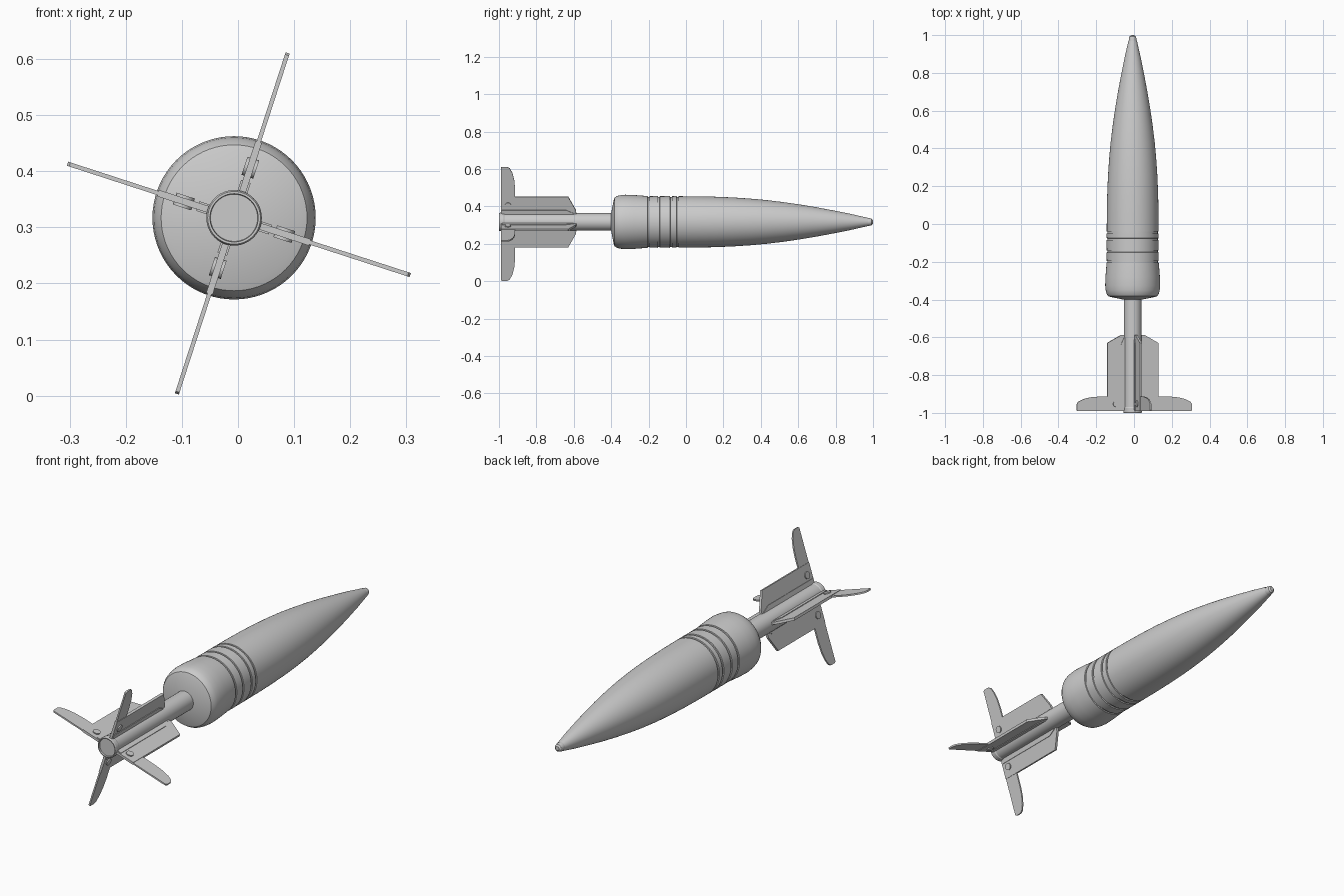
import bpy, bmesh, math
from mathutils import Matrix, Vector

if "Cube" in bpy.data.objects:
    bpy.data.objects.remove(bpy.data.objects["Cube"])

CX, CZ = -0.007, 0.317          # long axis of the shell, parallel to y


def finish(bm, name, smooth=True):
    bmesh.ops.remove_doubles(bm, verts=bm.verts, dist=1e-5)
    bmesh.ops.recalc_face_normals(bm, faces=bm.faces)
    me = bpy.data.meshes.new(name)
    bm.to_mesh(me)
    bm.free()
    ob = bpy.data.objects.new(name, me)
    bpy.context.collection.objects.link(ob)
    if smooth:
        bpy.ops.object.select_all(action='DESELECT')
        ob.select_set(True)
        bpy.context.view_layer.objects.active = ob
        bpy.ops.object.shade_smooth_by_angle(angle=math.radians(25))
    return ob


def lathe(name, profile, steps=72):
    """Spin (radius, y) points around the long axis."""
    bm = bmesh.new()
    vs = [bm.verts.new((r, y, 0)) for r, y in profile]
    es = [bm.edges.new(p) for p in zip(vs, vs[1:])]
    bmesh.ops.spin(bm, geom=vs + es, cent=(0, 0, 0), axis=(0, 1, 0),
                   angle=math.tau, steps=steps, use_duplicate=False)
    bmesh.ops.translate(bm, verts=bm.verts, vec=(CX, 0, CZ))
    return finish(bm, name)


def plate(bm, outline, thick):
    """Flat plate from (radius, y) points, centred on the fin plane."""
    vs = [bm.verts.new((r, y, -thick / 2)) for r, y in outline]
    f = bm.faces.new(vs)
    res = bmesh.ops.extrude_face_region(bm, geom=[f])
    up = [v for v in res['geom'] if isinstance(v, bmesh.types.BMVert)]
    bmesh.ops.translate(bm, verts=up, vec=(0, 0, thick))


def place(bm, angle):
    m = Matrix.Translation(Vector((CX, 0, CZ))) @ Matrix.Rotation(-angle, 4, 'Y')
    bmesh.ops.transform(bm, matrix=m, verts=bm.verts)


# Shell body: coned base, flared rear, grooved bands, ogive nose
body = [(0, -0.40), (0.05, -0.40), (0.118, -0.386), (0.130, -0.382),
        (0.139, -0.368), (0.143, -0.35), (0.1455, -0.325), (0.144, -0.28),
        (0.139, -0.215)]
for y in (-0.20, -0.145, -0.08, -0.045):
    body += [(0.138, y - 0.005), (0.133, y - 0.004),
             (0.133, y + 0.004), (0.1375, y + 0.005)]
body += [(0.137, 0.05), (0.135, 0.15), (0.131, 0.25), (0.125, 0.34),
         (0.117, 0.43), (0.106, 0.52), (0.093, 0.61), (0.078, 0.70),
         (0.061, 0.79), (0.043, 0.88), (0.022, 0.972)]
lathe("shell_body", body)

# Nose fuse cap
lathe("nose_cap", [(0, 0.96), (0.0205, 0.965), (0.0205, 0.98), (0.017, 0.993),
                   (0.010, 0.999), (0, 1.0)], 32)

# Tail tube with a shallow rim at the rear
lathe("tail_tube", [(0, -0.992), (0.042, -0.992), (0.043, -1.0), (0.047, -1.0),
                    (0.0495, -0.995), (0.0495, -0.975), (0.047, -0.97),
                    (0.047, -0.39)], 48)

# Four fins: fixed plate, root flange, fold-out blade and pivot rivet
for i, tip in enumerate((0.309, 0.312, 0.33, 0.33)):
    a = math.radians(72 + 90 * i)

    bm = bmesh.new()
    plate(bm, [(0.03, -0.99), (0.142, -0.99), (0.142, -0.63), (0.065, -0.588),
               (0.03, -0.585)], 0.012)
    place(bm, a)
    finish(bm, f"fixed_fin_{i + 1}", False)

    bm = bmesh.new()
    plate(bm, [(0.03, -0.985), (0.068, -0.985), (0.068, -0.64), (0.05, -0.60),
               (0.03, -0.60)], 0.018)
    place(bm, a)
    finish(bm, f"fin_root_{i + 1}", False)

    bm = bmesh.new()
    plate(bm, [(0.08, -0.99), (tip - 0.004, -0.99), (tip, -0.983),
               (tip, -0.955), (tip - 0.008, -0.942), (tip - 0.035, -0.928),
               (tip - 0.075, -0.918), (tip - 0.12, -0.914), (0.08, -0.914)],
          0.0075)
    place(bm, a)
    finish(bm, f"folding_blade_{i + 1}", False)

    bm = bmesh.new()
    bmesh.ops.create_cone(bm, cap_ends=True, segments=20, radius1=0.017,
                          radius2=0.017, depth=0.022,
                          matrix=Matrix.Translation((0.094, -0.952, 0)))
    place(bm, a)
    finish(bm, f"pivot_rivet_{i + 1}")
